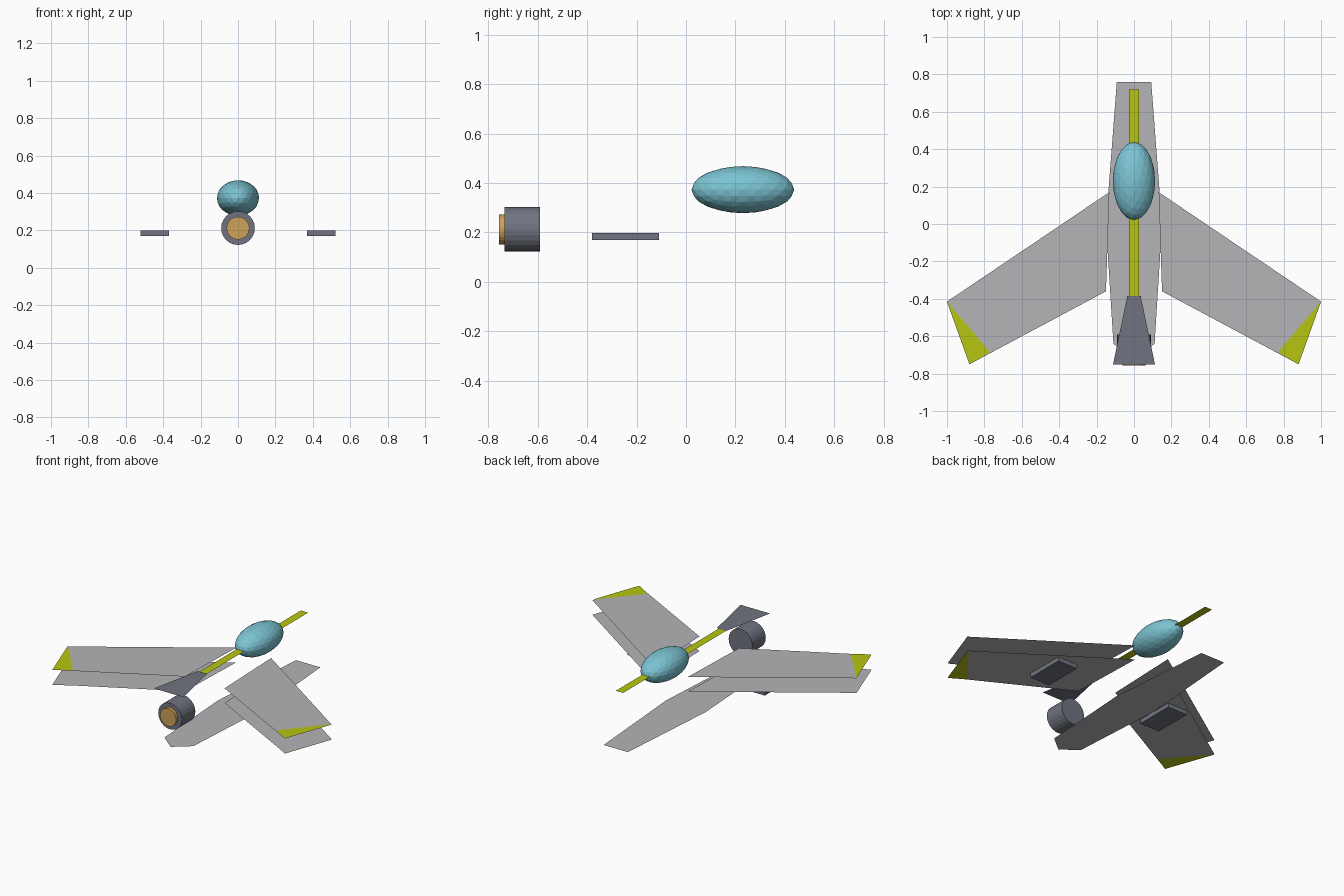
import bpy
import math

cube = bpy.data.objects.get("Cube")
if cube:
    bpy.data.objects.remove(cube)


def material(name, r, g, b):
    m = bpy.data.materials.new(name)
    m.use_nodes = True
    m.diffuse_color = (r, g, b, 1)
    m.node_tree.nodes["Principled BSDF"].inputs["Base Color"].default_value = (r, g, b, 1)
    return m


light_grey = material("light grey", 0.46, 0.46, 0.48)
dark_grey = material("dark grey", 0.16, 0.175, 0.215)
lime = material("lime yellow", 0.47, 0.56, 0.005)
glass = material("canopy blue", 0.2, 0.55, 0.65)
orange = material("exhaust orange", 0.62, 0.36, 0.1)


def plate(name, outline, z, mat, mirror=False, down=False):
    """Single flat face; outline runs counter-clockwise seen from above."""
    pts = list(reversed(outline)) if down else outline
    mesh = bpy.data.meshes.new(name)
    mesh.from_pydata([(x, y, z) for x, y in pts], [], [range(len(pts))])
    mesh.materials.append(mat)
    obj = bpy.data.objects.new(name, mesh)
    bpy.context.collection.objects.link(obj)
    if mirror:
        obj.modifiers.new("mirror", "MIRROR").use_mirror_merge = False
    return obj


def symmetric(half):
    """Full outline from the +x half, listed back to front."""
    return half + [(-x, y) for x, y in reversed(half) if x > 0]


def finish(name, mat):
    obj = bpy.context.object
    obj.name = name
    obj.data.materials.append(mat)
    return obj


def drum(name, radius, y0, y1, mat):
    """Cylinder lying along y."""
    bpy.ops.mesh.primitive_cylinder_add(
        vertices=24, radius=radius, depth=y1 - y0,
        location=(0, (y0 + y1) / 2, 0.212), rotation=(math.pi / 2, 0, 0))
    finish(name, mat)


# Hull plate, pointed at the tail
plate("hull_plate", symmetric([(0, -0.73), (0.11, -0.64), (0.15, 0), (0.092, 0.76)]),
      0, light_grey)

# Two stacked pairs of swept wings, with tip markings on the outer faces
wing = [(0.15, -0.36), (0.88, -0.75), (1, -0.415), (0.132, 0.17)]
tip = [(0.77, -0.685), (0.88, -0.75), (1, -0.415)]
plate("upper_wings", wing, 0.3, light_grey, mirror=True)
plate("lower_wings", wing, 0.2, light_grey, mirror=True)
plate("upper_wing_tips", tip, 0.303, lime, mirror=True)
plate("lower_wing_tips", tip, 0.197, lime, mirror=True, down=True)

# Spine stripe and tail fin
plate("spine", symmetric([(0.028, -0.4), (0.028, 0.72)]), 0.373, lime)
plate("tail_fin", symmetric([(0.112, -0.75), (0.036, -0.385)]), 0.378, dark_grey)

# Faceted canopy
bpy.ops.mesh.primitive_ico_sphere_add(subdivisions=3, radius=1, location=(0, 0.23, 0.373))
canopy = finish("canopy", glass)
canopy.scale = (0.113, 0.208, 0.095)

# Engine and exhaust
drum("engine", 0.09, -0.735, -0.59, dark_grey)
drum("exhaust", 0.061, -0.757, -0.73, orange)

# Pods under the lower wings
for side, label in ((1, "left"), (-1, "right")):
    bpy.ops.mesh.primitive_cube_add(size=1, location=(side * 0.445, -0.245, 0.184))
    pod = finish(label + "_wing_pod", dark_grey)
    pod.scale = (0.15, 0.27, 0.029)
